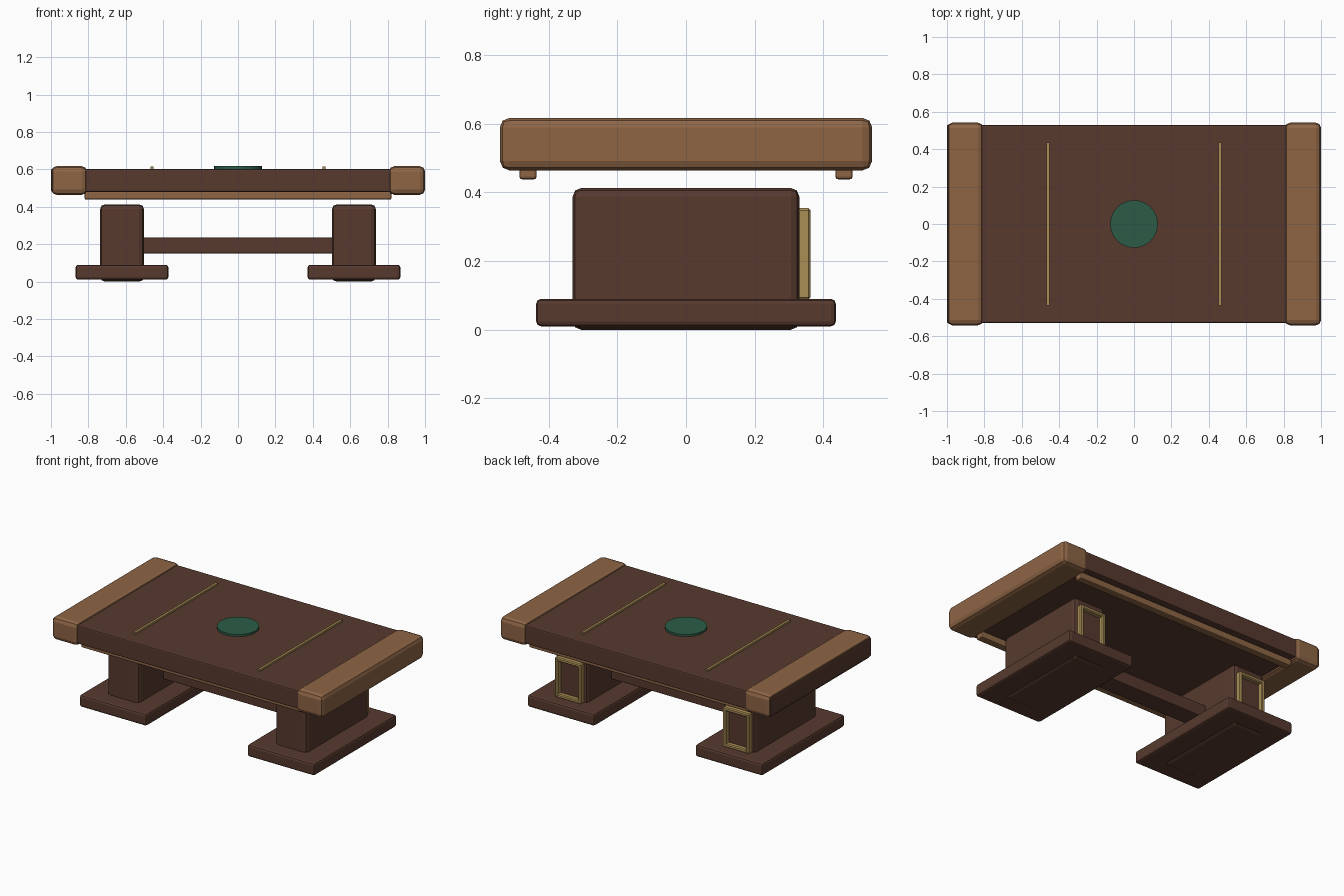
import bpy

if "Cube" in bpy.data.objects:
    bpy.data.objects.remove(bpy.data.objects["Cube"])


def material(name, colour):
    m = bpy.data.materials.new(name)
    m.diffuse_color = (*colour, 1)
    m.use_nodes = True
    m.node_tree.nodes["Principled BSDF"].inputs["Base Color"].default_value = m.diffuse_color
    return m


DARK = material("dark_wood", (0.095, 0.042, 0.027))
LIGHT = material("light_wood", (0.27, 0.13, 0.06))
BRASS = material("brass", (0.40, 0.27, 0.09))
GREEN = material("green_inlay", (0.025, 0.107, 0.062))


def box(name, x, y, z, mat, bevel=0.0, segments=2):
    """Bevelled box from (min, max) ranges."""
    bpy.ops.mesh.primitive_cube_add(
        size=1, location=[(r[0] + r[1]) / 2 for r in (x, y, z)])
    o = bpy.context.object
    o.name = name
    o.scale = [r[1] - r[0] for r in (x, y, z)]
    bpy.ops.object.transform_apply(location=False, rotation=False, scale=True)
    o.data.materials.append(mat)
    if bevel:
        b = o.modifiers.new("bevel", "BEVEL")
        b.width = bevel
        b.segments = segments
    return o


def span(centre, half):
    return (centre - half, centre + half)


# Table top, its left end grain showing through the end cap
box("table_top", (-1.0, 0.99), (-0.53, 0.53), (0.48, 0.603), DARK, 0.008)

# Central disc on the top
bpy.ops.mesh.primitive_cylinder_add(vertices=48, radius=0.127, depth=0.015,
                                    location=(0, 0, 0.6095))
disc = bpy.context.object
disc.name = "centre_disc"
disc.data.materials.append(GREEN)

# Stretcher between the pedestals
box("stretcher", (-0.52, 0.52), (-0.065, 0.065), (0.15, 0.235), DARK, 0.006)

# Apron rails under the long edges
for label, s in (("front", -1), ("back", 1)):
    box(label + "_rail", (-0.82, 0.82), span(s * 0.46, 0.025),
        (0.438, 0.485), LIGHT, 0.008)

for label, s in (("left", -1), ("right", 1)):
    # End cap
    outer = 1.0 if s > 0 else 0.9985
    box(label + "_end_cap", tuple(sorted((s * 0.807, s * outer))),
        (-0.542, 0.542), (0.464, 0.617), LIGHT, 0.028)
    # Brass strip in the top
    box(label + "_inlay_strip", span(s * 0.46, 0.008), (-0.435, 0.435),
        (0.595, 0.615), BRASS)
    # Pedestal and foot
    px = s * 0.62
    box(label + "_pedestal", span(px, 0.117), (-0.33, 0.33), (0, 0.413),
        DARK, 0.025)
    box(label + "_foot", span(px, 0.248), (-0.436, 0.436), (0.01, 0.09),
        DARK, 0.014)
    # Brass frame on the back of the pedestal
    for i in (-1, 1):
        box(label + "_frame_side", span(px + i * 0.085, 0.0125),
            (0.325, 0.362), (0.088, 0.354), BRASS, 0.006, 1)
    for z in (0.1, 0.342):
        box(label + "_frame_bar", span(px, 0.085),
            (0.325, 0.361), span(z, 0.0125), BRASS, 0.006, 1)
